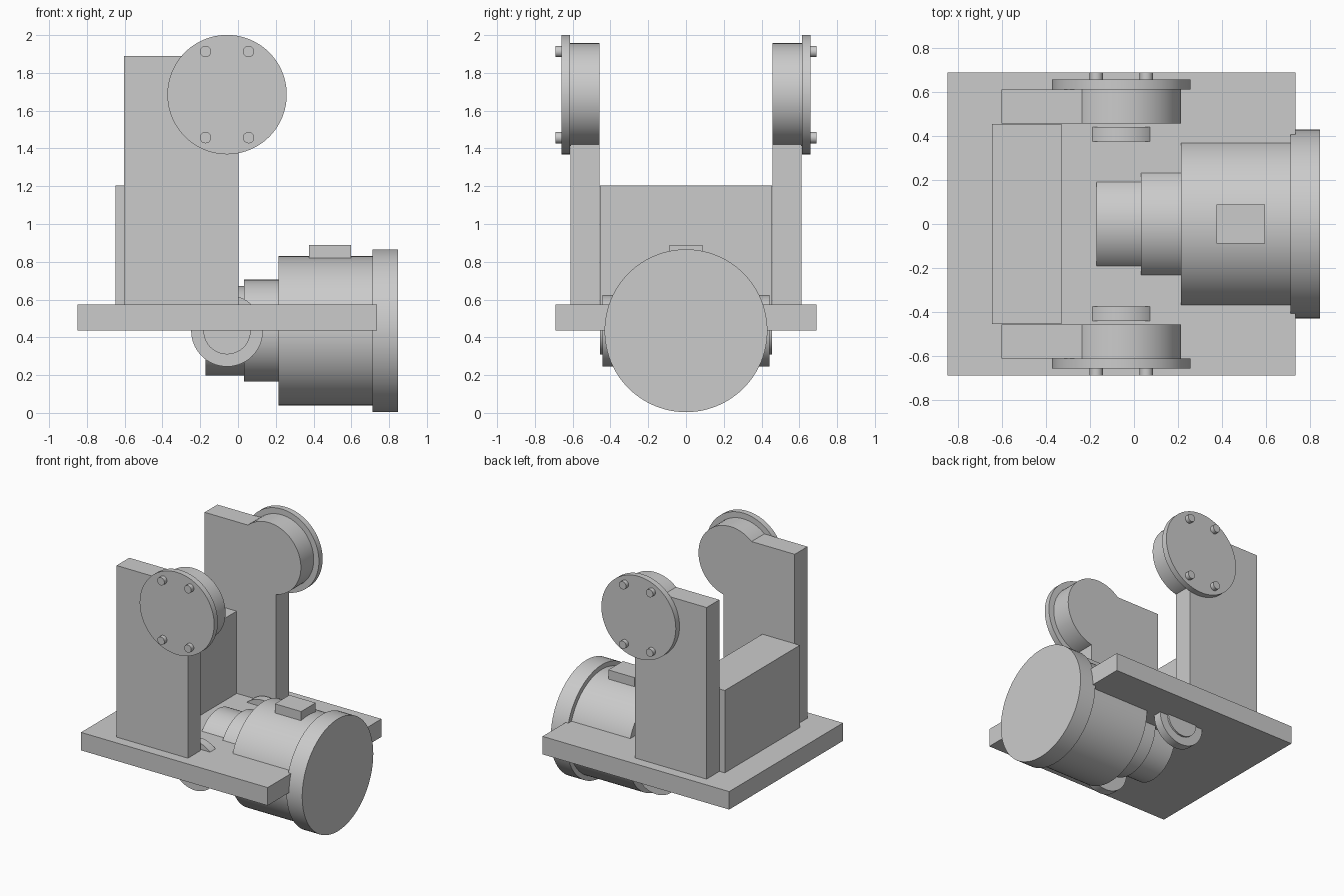
import bpy, math
from mathutils import Vector

if "Cube" in bpy.data.objects:
    bpy.data.objects.remove(bpy.data.objects["Cube"])

grey = bpy.data.materials.new("plain_grey")
grey.diffuse_color = (0.6, 0.6, 0.6, 1)
grey.use_nodes = True
grey.node_tree.nodes["Principled BSDF"].inputs["Base Color"].default_value = grey.diffuse_color


def finish(name):
    ob = bpy.context.object
    ob.name = name
    ob.data.materials.append(grey)
    return ob


def box(name, x0, x1, y0, y1, z0, z1):
    bpy.ops.mesh.primitive_cube_add(size=1)
    ob = finish(name)
    lo, hi = Vector((x0, y0, z0)), Vector((x1, y1, z1))
    for v in ob.data.vertices:
        v.co = [lo[i] + (v.co[i] + 0.5) * (hi[i] - lo[i]) for i in range(3)]
    return ob


def cyl(name, axis, a0, a1, u, z, r, n=64):
    """Cylinder along x or y from a0 to a1; u is the other horizontal coordinate."""
    mid = (a0 + a1) / 2
    loc = (mid, u, z) if axis == 'X' else (u, mid, z)
    rot = (0, math.pi / 2, 0) if axis == 'X' else (math.pi / 2, 0, 0)
    bpy.ops.mesh.primitive_cylinder_add(vertices=n, radius=r, depth=abs(a1 - a0),
                                        location=loc, rotation=rot)
    ob = finish(name)
    bpy.ops.object.shade_smooth_by_angle(angle=math.radians(30))
    return ob


# Base plate and the block standing between the columns
box("base_plate", -0.85, 0.735, -0.69, 0.69, 0.435, 0.573)
box("rear_block", -0.648, -0.33, -0.455, 0.455, 0.57, 1.205)

# Motor: stepped drum along x, sunk through the plate
ZM = 0.435
cyl("motor_nose", 'X', -0.172, 0.035, 0, ZM, 0.237)
cyl("motor_collar", 'X', 0.032, 0.217, 0, ZM, 0.27)
cyl("motor_body", 'X', 0.214, 0.715, 0, ZM, 0.395, 96)
cyl("motor_cap", 'X', 0.713, 0.847, 0, ZM, 0.431, 96)
box("terminal_box", 0.375, 0.598, -0.088, 0.088, 0.75, 0.89)

# Parts repeated on both sides
XC, ZC = -0.058, 1.685
for s, side in ((-1, "front"), (1, "back")):
    ys = sorted((s * 0.457, s * 0.612))
    box(side + "_column", -0.603, 0.003, ys[0], ys[1], 0.57, 1.89)
    cyl(side + "_bearing_hub", 'Y', s * 0.457, s * 0.613, XC, ZC, 0.272)
    cyl(side + "_flange", 'Y', s * 0.613, s * 0.658, XC, ZC, 0.316, 96)
    for dx in (-0.114, 0.114):
        for dz in (-0.228, 0.228):
            cyl(side + "_bolt", 'Y', s * 0.65, s * 0.69, XC + dx, ZC + dz, 0.03, 24)
    # Side roller with its smaller boss, hanging through the plate
    cyl(side + "_roller", 'Y', s * 0.376, s * 0.442, XC, 0.435, 0.19)
    cyl(side + "_roller_boss", 'Y', s * 0.44, s * 0.455, XC, 0.435, 0.125)
